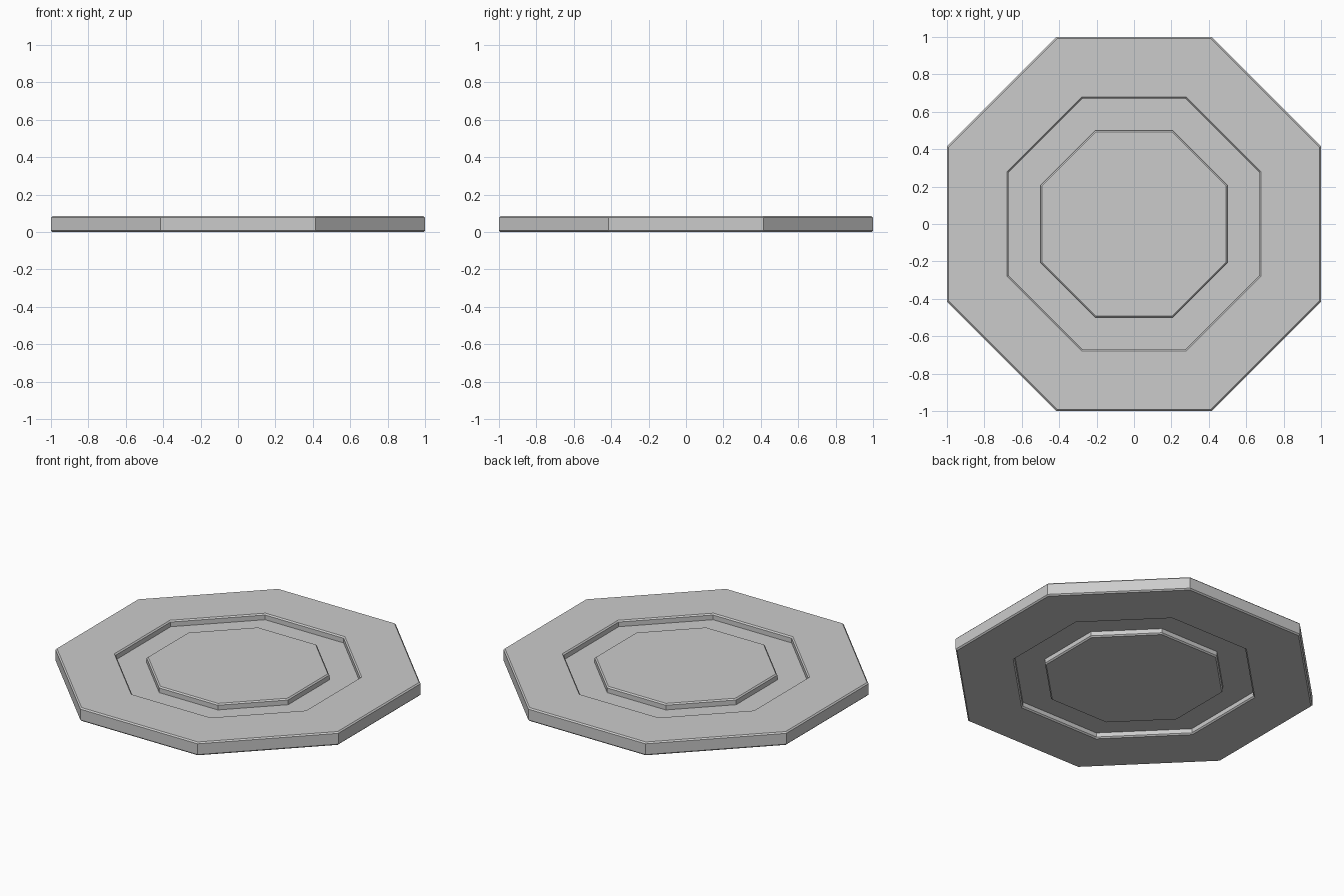
import bpy, bmesh, math

if "Cube" in bpy.data.objects:
    bpy.data.objects.remove(bpy.data.objects["Cube"])

SIDES = 8
H = 0.085          # plate thickness
B = 0.008          # edge chamfer
WEB_TOP, WEB_BOTTOM = 0.047, 0.035   # thin web between the two grooves
ISLAND, GROOVE, RIM = 0.50, 0.67, 1.0  # flat-to-centre distances


def half_profile(face, floor, s):
    """Centre-to-rim profile of one side; s = +1 for top, -1 for bottom."""
    return [(ISLAND - B, face), (ISLAND, face - s * B), (ISLAND, floor),
            (GROOVE, floor), (GROOVE, face - s * B), (GROOVE + B, face),
            (RIM - B, face), (RIM, face - s * B)]


def ring(bm, apothem, z):
    r = apothem / math.cos(math.pi / SIDES)
    return [bm.verts.new((r * math.cos((i + 0.5) * math.tau / SIDES),
                          r * math.sin((i + 0.5) * math.tau / SIDES), z))
            for i in range(SIDES)]


# Octagonal plate with a grooved ring on both faces
profile = half_profile(0, WEB_BOTTOM, -1) + half_profile(H, WEB_TOP, 1)[::-1]
bm = bmesh.new()
rings = [ring(bm, a, z) for a, z in profile]
for low, high in zip(rings, rings[1:]):
    for i in range(SIDES):
        j = (i + 1) % SIDES
        bm.faces.new((low[i], low[j], high[j], high[i]))

# Flat centre caps
bm.faces.new(rings[0][::-1])
bm.faces.new(rings[-1])
bmesh.ops.recalc_face_normals(bm, faces=bm.faces)

mesh = bpy.data.meshes.new("octagonal_plate")
bm.to_mesh(mesh)
bm.free()
plate = bpy.data.objects.new("octagonal_plate", mesh)
bpy.context.collection.objects.link(plate)
